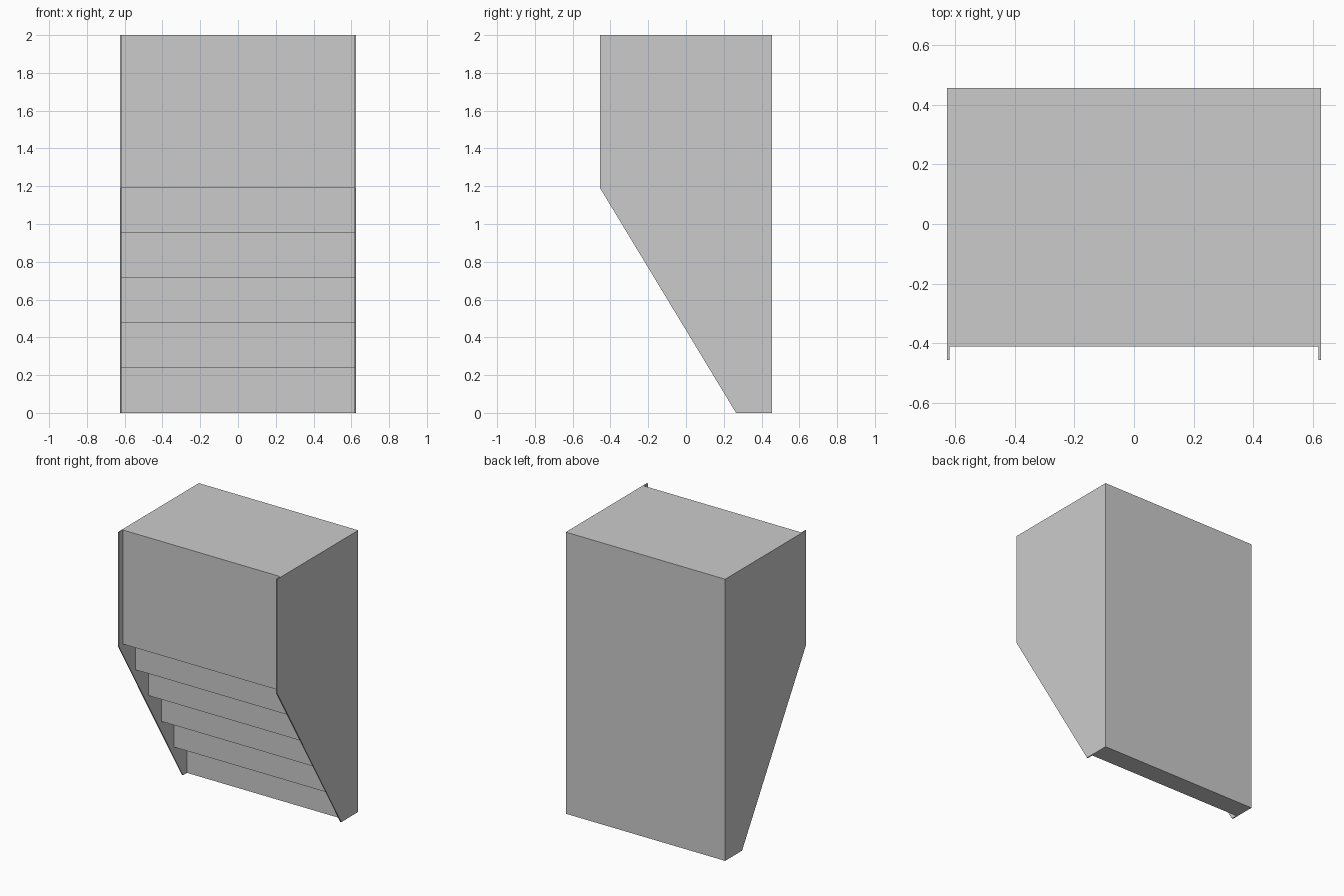
import bpy, bmesh

if "Cube" in bpy.data.objects:
    bpy.data.objects.remove(bpy.data.objects["Cube"])

HALF_W, PANEL, HALF_D = 0.626, 0.008, 0.455
SLOPE_Z, FOOT_Y = 1.19, 0.265          # where the sloped front starts and lands
STEPS, RECESS = 5, 0.045


def extrude_profile(name, points, half_width):
    """Extrude a (y, z) outline symmetrically along x."""
    bm = bmesh.new()
    face = bm.faces.new([bm.verts.new((-half_width, y, z)) for y, z in points])
    ext = bmesh.ops.extrude_face_region(bm, geom=[face])
    verts = [g for g in ext["geom"] if isinstance(g, bmesh.types.BMVert)]
    bmesh.ops.translate(bm, verts=verts, vec=(2 * half_width, 0, 0))
    bmesh.ops.recalc_face_normals(bm, faces=bm.faces)
    mesh = bpy.data.meshes.new(name)
    bm.to_mesh(mesh)
    bm.free()
    obj = bpy.data.objects.new(name, mesh)
    bpy.context.collection.objects.link(obj)
    return obj


# Full-width block with the sloped front of the thin side panels
block = extrude_profile("stepped_block", [
    (-HALF_D, 2), (-HALF_D, SLOPE_Z), (FOOT_Y, 0), (HALF_D, 0), (HALF_D, 2)], HALF_W)

# Inverted staircase cut between the side panels
rise, run = SLOPE_Z / STEPS, (FOOT_Y + HALF_D) / STEPS
y, z = -HALF_D + RECESS, SLOPE_Z
outline = [(-1, 2.1), (y, 2.1)]
for i in range(STEPS):
    outline += [(y + i * run, z - i * rise), (y + (i + 1) * run, z - i * rise)]
outline += [(y + STEPS * run, -0.1), (-1, -0.1)]
cutter = extrude_profile("front_cutter", outline, HALF_W - PANEL)
cutter.hide_render = True

cut = block.modifiers.new("front_steps", 'BOOLEAN')
cut.operation = 'DIFFERENCE'
cut.solver = 'EXACT'
cut.object = cutter

# Apply the cut and drop the helper
bpy.context.view_layer.objects.active = block
block.select_set(True)
bpy.ops.object.modifier_apply(modifier=cut.name)
bpy.data.objects.remove(cutter)
